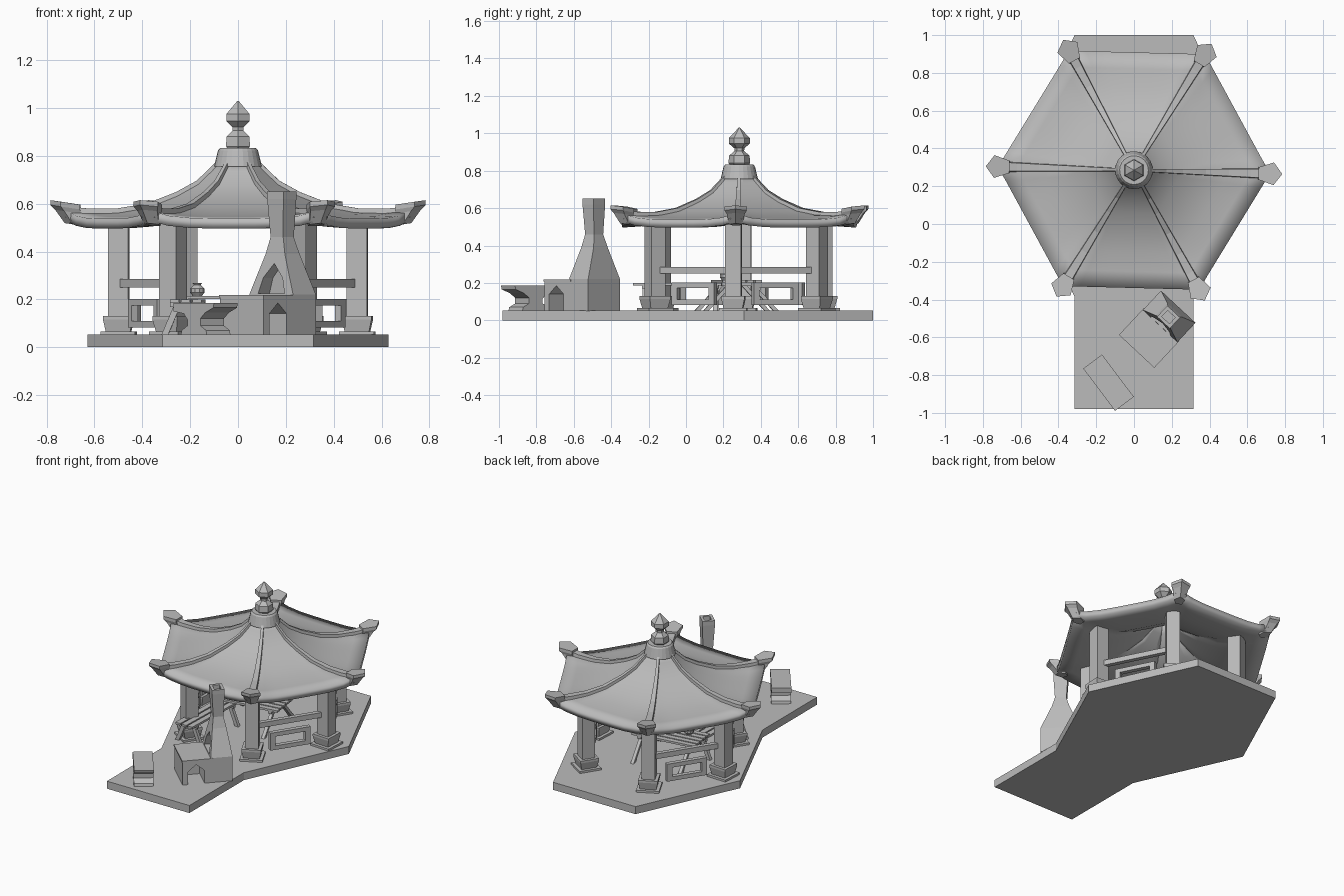
import bpy, bmesh, math
from mathutils import Matrix, Vector

if "Cube" in bpy.data.objects:
    bpy.data.objects.remove(bpy.data.objects["Cube"], do_unlink=True)

GREY = (0.5, 0.5, 0.5, 1)
stone = bpy.data.materials.new("stone_grey")
stone.use_nodes = True
stone.diffuse_color = GREY
stone.node_tree.nodes["Principled BSDF"].inputs["Base Color"].default_value = GREY

I = Matrix.Identity(4)


def place(x, y, z=0, turn=0):
    return Matrix.Translation((x, y, z)) @ Matrix.Rotation(math.radians(turn), 4, 'Z')


def finish(name, bm):
    bmesh.ops.recalc_face_normals(bm, faces=bm.faces)
    mesh = bpy.data.meshes.new(name)
    bm.to_mesh(mesh)
    bm.free()
    mesh.materials.append(stone)
    obj = bpy.data.objects.new(name, mesh)
    bpy.context.collection.objects.link(obj)
    return obj


def loft(name, rings, m=I):
    """Skin a stack of equal rings and cap both ends."""
    bm = bmesh.new()
    loops = [[bm.verts.new(m @ Vector(p)) for p in ring] for ring in rings]
    n = len(loops[0])
    for a, b in zip(loops, loops[1:]):
        for i in range(n):
            j = (i + 1) % n
            bm.faces.new((a[i], a[j], b[j], b[i]))
    bm.faces.new(loops[0])
    bm.faces.new(loops[-1])
    return finish(name, bm)


def rect(x0, x1, y0, y1, z):
    return [(x0, y0, z), (x1, y0, z), (x1, y1, z), (x0, y1, z)]


def box(name, size, centre, m=I):
    (a, b, c), (x, y, z) = [s / 2 for s in size], centre
    return loft(name, [rect(x - a, x + a, y - b, y + b, h) for h in (z - c, z + c)], m)


def turned(name, profile, sides, m=I, start=0):
    rings = [[(r * math.cos(start + i * math.tau / sides),
               r * math.sin(start + i * math.tau / sides), z) for i in range(sides)]
             for r, z in profile]
    return loft(name, rings, m)


def cut(obj, cutter):
    """Subtract the cutter for good, then drop it."""
    cutter.hide_render = True
    mod = obj.modifiers.new("cut", 'BOOLEAN')
    mod.object, mod.operation, mod.solver = cutter, 'DIFFERENCE', 'EXACT'
    dg = bpy.context.evaluated_depsgraph_get()
    mesh = bpy.data.meshes.new_from_object(obj.evaluated_get(dg))
    obj.modifiers.clear()
    obj.data = mesh
    bpy.data.objects.remove(cutter, do_unlink=True)


# Floor slab: stretched hexagon with a front terrace
half = [(0.315, -0.98), (0.315, -0.385), (0.63, 0.31), (0.315, 1.0)]
outline = half + [(-x, y) for x, y in reversed(half)]
loft("floor_slab", [[(x, y, z) for x, y in outline] for z in (0, 0.052)])

# Roof shell: six curved sectors with lifted corners
PROFILE = [(0.10, 0.78), (0.16, 0.735), (0.24, 0.68), (0.36, 0.632),
           (0.53, 0.582), (0.7, 0.556), (0.86, 0.544), (1.0, 0.538)]
R, LIFT = 0.72, 0.035
roof_m = place(0, 0.285, 0, -1.5)


def lift(s, t):
    return LIFT * abs(t) ** 4 * s ** 4


bm = bmesh.new()
STEPS = 8
grid = []
for s, z in PROFILE:
    row = []
    for k in range(6):
        a = Vector((math.cos(k * math.pi / 3), math.sin(k * math.pi / 3), 0)) * R * s
        b = Vector((math.cos((k + 1) * math.pi / 3), math.sin((k + 1) * math.pi / 3), 0)) * R * s
        for i in range(STEPS):
            p = a.lerp(b, i / STEPS)
            p.z = z + lift(s, 2 * i / STEPS - 1)
            row.append(bm.verts.new(roof_m @ p))
    grid.append(row)
for a, b in zip(grid, grid[1:]):
    for i in range(len(a)):
        j = (i + 1) % len(a)
        bm.faces.new((a[i], b[i], b[j], a[j]))
roof = finish("roof", bm)
if sum(p.normal.z for p in roof.data.polygons) < 0:
    roof.data.flip_normals()
shell = roof.modifiers.new("thickness", 'SOLIDIFY')
shell.thickness, shell.offset = 0.042, -1
bpy.context.view_layer.objects.active = roof
roof.select_set(True)
bpy.ops.object.shade_smooth_by_angle(angle=math.radians(25))
roof.select_set(False)

# Hip ridges and upturned corner blocks
for k in range(6):
    m = roof_m @ Matrix.Rotation(k * math.pi / 3, 4, 'Z')
    rings = []
    for s, z in PROFILE:
        w, r, z = 0.007 + 0.025 * s, R * s, z + lift(s, 1)
        rings.append([(r, -w, z - 0.03), (r, w, z - 0.03),
                      (r, w * 0.75, z + 0.016), (r, -w * 0.75, z + 0.016)])
    loft(f"ridge_{k + 1}", rings, m)

    def shield(inner, wide, tip, w, z):
        pts = [(inner, -w * 0.55), (wide, -w), (tip, 0), (wide, w), (inner, w * 0.55)]
        return [(x, y, z + 0.15 * (x - 0.7)) for x, y in pts]
    loft(f"corner_block_{k + 1}", [shield(0.65, 0.69, 0.725, 0.035, 0.515),
                                   shield(0.655, 0.725, 0.765, 0.048, 0.565),
                                   shield(0.66, 0.74, 0.785, 0.06, 0.582),
                                   shield(0.66, 0.74, 0.785, 0.06, 0.602)], m)

# Roof collar and faceted finial
turned("roof_collar", [(0.1, 0.755), (0.084, 0.822), (0.076, 0.832)], 24, roof_m)
turned("finial", [(0.05, 0.83), (0.058, 0.84), (0.055, 0.88), (0.026, 0.905), (0.027, 0.92),
                  (0.056, 0.945), (0.056, 0.975), (0.003, 1.03)], 6, place(0, 0.285), math.pi / 6)

# Posts on flared feet
post_m = place(0, 0.28, 0, -3)
for k in range(6):
    m = post_m @ Matrix.Rotation(k * math.pi / 3, 4, 'Z') @ place(0.5, 0)
    box(f"post_{k + 1}", (0.085, 0.085, 0.48), (0, 0, 0.31), m)
    box(f"post_plinth_{k + 1}", (0.145, 0.145, 0.016), (0, 0, 0.058), m)
    loft(f"post_foot_{k + 1}", [rect(-h, h, -h, h, z) for h, z in
                                ((0.05, 0.06), (0.062, 0.115), (0.062, 0.13))], m)

# Handrails and open frames on the four side bays
for k in (0, 2, 3, 5):
    m = post_m @ Matrix.Rotation((k + 0.5) * math.pi / 3, 4, 'Z') @ place(0.433, 0)
    box(f"handrail_{k + 1}", (0.03, 0.53, 0.035), (0, 0, 0.268), m)
    for side in (-1, 1):
        box(f"frame_bar_{k + 1}", (0.03, 0.27, 0.028), (0, 0, 0.142 + side * 0.046), m)
        box(f"frame_upright_{k + 1}", (0.03, 0.035, 0.066), (0, side * 0.1175, 0.142), m)


# Slatted trestle tables with splayed legs
def trestle(name, m, length, width, top, slats, splay):
    pitch = width / slats
    for i in range(slats):
        y = (i + 0.5) * pitch - width / 2
        box(f"{name}_slat", (length, pitch * 0.8, 0.014), (0, y, top - 0.007), m)
    for end in (-1, 1):
        x = end * length * 0.38
        box(f"{name}_batten", (0.025, width * 0.95, 0.018), (x, 0, top - 0.022), m)
        for side in (-1, 1):
            y0, y1 = side * splay, side * width * 0.25
            loft(f"{name}_leg", [rect(x - 0.011, x + 0.011, y0 - 0.014, y0 + 0.014, 0.05),
                                 rect(x - 0.011, x + 0.011, y1 - 0.014, y1 + 0.014, top - 0.02)], m)


trestle("table", place(-0.07, 0.27, 0, 8), 0.44, 0.22, 0.215, 5, 0.19)
trestle("bench", place(-0.21, -0.03, 0, 88), 0.5, 0.14, 0.2, 3, 0.09)
turned("jar", [(0.018, 0.213), (0.03, 0.228), (0.03, 0.245), (0.014, 0.26), (0.02, 0.268)],
       10, place(-0.17, 0.21))

# Anvil: side profile widened across
anvil_m = place(-0.135, -0.84, 0, -53)
side = [(-0.09, 0.05), (0.09, 0.05), (0.085, 0.07), (0.045, 0.09), (0.045, 0.12), (0.08, 0.145),
        (0.135, 0.165), (0.14, 0.185), (-0.14, 0.185), (-0.14, 0.15), (-0.07, 0.14),
        (-0.045, 0.115), (-0.045, 0.09), (-0.085, 0.07)]
loft("anvil", [[(x, y, z) for x, z in side] for y in (-0.062, 0.062)], anvil_m)

# Forge hearth with a gabled niche through its side
forge_m = place(0.125, -0.555, 0, -43)
hearth = box("forge_hearth", (0.25, 0.19, 0.165), (0, -0.065, 0.1325), forge_m)
gable = [(-0.125, 0.04), (-0.02, 0.04), (-0.02, 0.14), (-0.0725, 0.185), (-0.125, 0.14)]
cut(hearth, loft("niche_cutter", [[(x, y, z) for y, z in gable] for x in (-0.02, 0.2)], forge_m))
box("hearth_top", (0.256, 0.196, 0.012), (0, -0.065, 0.213), forge_m)

# Forge hood and chimney with a gabled fire opening
hood = loft("forge_hood", [rect(-w, w, y0, y1, z) for w, y0, y1, z in
                           ((0.125, 0.02, 0.16, 0.05), (0.125, 0.02, 0.16, 0.22),
                            (0.055, 0.045, 0.135, 0.39), (0.036, 0.055, 0.12, 0.46),
                            (0.046, 0.045, 0.125, 0.62), (0.046, 0.045, 0.125, 0.65))], forge_m)
mouth = [(-0.075, 0.225), (0.075, 0.225), (0.055, 0.29), (0, 0.35), (-0.055, 0.29)]
cut(hood, loft("mouth_cutter", [[(x, y, z) for x, z in mouth] for y in (-0.05, 0.09)], forge_m))
cut(hood, box("flue_cutter", (0.055, 0.045, 0.1), (0, 0.085, 0.66), forge_m))
